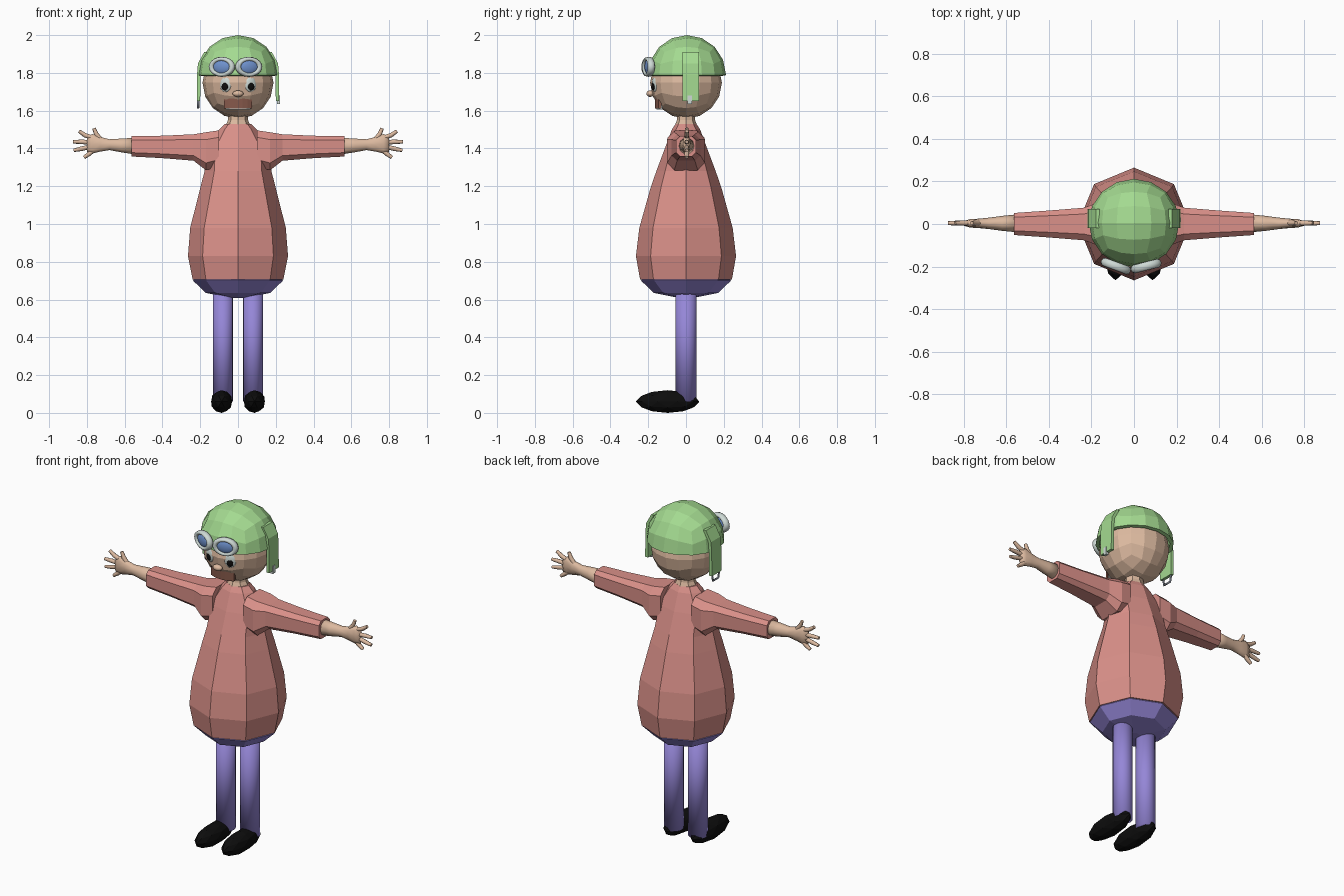
import bpy, bmesh, math
from mathutils import Vector, Matrix

if "Cube" in bpy.data.objects:
    bpy.data.objects.remove(bpy.data.objects["Cube"])


def material(name, rgb):
    m = bpy.data.materials.new(name)
    m.use_nodes = True
    m.diffuse_color = (*rgb, 1)
    m.node_tree.nodes["Principled BSDF"].inputs["Base Color"].default_value = (*rgb, 1)
    return m


SHIRT = material("salmon cloth", (0.70, 0.28, 0.25))
PURPLE = material("purple cloth", (0.30, 0.24, 0.68))
SKIN = material("skin", (0.72, 0.49, 0.35))
GREEN = material("green helmet", (0.37, 0.70, 0.28))
BLACK = material("black", (0.004, 0.004, 0.004))
WHITE = material("off white", (0.62, 0.70, 0.67))
BLUE = material("blue lens", (0.16, 0.29, 0.62))
BROWN = material("mouth brown", (0.24, 0.10, 0.07))
GREY = material("grey metal", (0.25, 0.28, 0.34))


def add(name, bm, mat, smooth=False):
    bmesh.ops.recalc_face_normals(bm, faces=bm.faces[:])
    mesh = bpy.data.meshes.new(name)
    bm.to_mesh(mesh)
    bm.free()
    mesh.materials.append(mat)
    mesh.polygons.foreach_set("use_smooth", [smooth] * len(mesh.polygons))
    ob = bpy.data.objects.new(name, mesh)
    bpy.context.collection.objects.link(ob)
    return ob


def ring(centre, ru, rv, axis="z", n=8, phase=0.0, power=1.0):
    """Cross-section around an axis; a power below one squares it off."""
    pts = []
    for i in range(n):
        a = phase + i * math.tau / n
        u, v = (math.copysign(abs(t) ** power, t) for t in (math.cos(a), math.sin(a)))
        off = (u * ru, v * rv, 0) if axis == "z" else (0, u * ru, v * rv)
        pts.append(Vector(centre) + Vector(off))
    return pts


def loft(name, rings, mat, smooth=False):
    bm = bmesh.new()
    loops = [[bm.verts.new(p) for p in r] for r in rings]
    n = len(loops[0])
    for a, b in zip(loops, loops[1:]):
        for i in range(n):
            j = (i + 1) % n
            bm.faces.new((a[i], a[j], b[j], b[i]))
    bm.faces.new(loops[0])
    bm.faces.new(loops[-1])
    return add(name, bm, mat, smooth)


def ellipsoid(name, centre, size, mat, turn=0.0, ico=False, smooth=True):
    bm = bmesh.new()
    if ico:
        bmesh.ops.create_icosphere(bm, subdivisions=2, radius=1)
    else:
        bmesh.ops.create_uvsphere(bm, u_segments=16, v_segments=10, radius=1)
    bm.transform(Matrix.Translation(centre) @ Matrix.Rotation(turn, 4, "Z") @ Matrix.Diagonal((*size, 1)))
    return add(name, bm, mat, smooth)


def quad_sphere(centre, size, upper_half=False):
    bm = bmesh.new()
    bmesh.ops.create_cube(bm, size=2)
    bmesh.ops.subdivide_edges(bm, edges=bm.edges[:], cuts=3, use_grid_fill=True)
    for v in bm.verts:
        v.co = Vector([math.tan(c * math.pi / 4) for c in v.co]).normalized()
    if upper_half:
        low = [v for v in bm.verts if v.co.z < -0.01]
        bmesh.ops.delete(bm, geom=low, context="VERTS")
    bm.transform(Matrix.Translation(centre) @ Matrix.Diagonal((*size, 1)))
    return bm


def wire(name, paths, radius, mat, cyclic=False, tip=1.0):
    cu = bpy.data.curves.new(name, "CURVE")
    cu.dimensions = "3D"
    cu.bevel_depth = radius
    cu.bevel_resolution = 2
    cu.use_fill_caps = True
    for path in paths:
        sp = cu.splines.new("POLY")
        sp.points.add(len(path) - 1)
        for p, co in zip(sp.points, path):
            p.co = (*co, 1)
        sp.points[-1].radius = tip
        sp.use_cyclic_u = cyclic
    cu.materials.append(mat)
    ob = bpy.data.objects.new(name, cu)
    bpy.context.collection.objects.link(ob)


# Shirt body, hips and neck
torso = [(0.705, 0.24, 0.243), (0.83, 0.265, 0.265), (0.98, 0.253, 0.247), (1.19, 0.2, 0.188),
         (1.28, 0.177, 0.157), (1.4, 0.17, 0.112), (1.5, 0.1, 0.075), (1.53, 0.07, 0.055)]
loft("shirt_body", [ring((0, 0, z), a, b) for z, a, b in torso], SHIRT)
hips = [(0.72, 0.225), (0.7, 0.238), (0.635, 0.17), (0.607, 0.03)]
loft("hips", [ring((0, 0, z), r, r) for z, r in hips], PURPLE)
loft("neck", [ring((0, 0, z), r, r * 0.9) for z, r in ((1.49, 0.08), (1.55, 0.053), (1.6, 0.05))], SKIN)

# Head and helmet
add("head", quad_sphere((0, 0, 1.748), (0.188, 0.19, 0.19)), SKIN)
helmet = add("helmet", quad_sphere((0, 0.005, 1.788), (0.213, 0.207, 0.212), True), GREEN)
shell = helmet.modifiers.new("thickness", "SOLIDIFY")
shell.thickness = 0.02
shell.offset = -1

# Sleeve, forearm and foot profiles, mirrored for both sides
sleeve = [(0.1, 1.4, 0.1, 0.1), (0.17, 1.385, 0.105, 0.105), (0.235, 1.405, 0.08, 0.073),
          (0.4, 1.408, 0.066, 0.062), (0.565, 1.411, 0.054, 0.056)]
forearm = [(0.54, 1.412, 0.043, 0.047), (0.62, 1.416, 0.035, 0.038), (0.68, 1.42, 0.027, 0.03),
           (0.73, 1.422, 0.022, 0.041), (0.77, 1.425, 0.02, 0.054), (0.8, 1.422, 0.011, 0.043)]
fingers = [((0.72, 1.44), (0.75, 1.475), (0.763, 1.507)), ((0.78, 1.46), (0.81, 1.47), (0.842, 1.492)),
           ((0.78, 1.432), (0.83, 1.435), (0.873, 1.435)), ((0.78, 1.41), (0.83, 1.398), (0.87, 1.39)),
           ((0.76, 1.395), (0.79, 1.37), (0.815, 1.352))]
flap = [(0.17, 1.91), (0.203, 1.85), (0.208, 1.79), (0.209, 1.65)]

for s, side in ((1, "left"), (-1, "right")):
    loft(side + "_sleeve", [ring((s * x, 0, z), a, b, "x", 8, math.pi / 8, 0.55) for x, z, a, b in sleeve], SHIRT)
    loft(side + "_forearm", [ring((s * x, 0.003, z), a, b, "x", 10) for x, z, a, b in forearm], SKIN, True)
    wire(side + "_fingers", [[(s * x, 0.004, z) for x, z in f] for f in fingers], 0.012, SKIN, tip=0.75)
    loft(side + "_leg", [ring((s * 0.079, 0, z), 0.053, 0.055, n=16) for z in (0.06, 0.68)], PURPLE, True).data.polygons
    ellipsoid(side + "_shoe", (s * 0.087, -0.097, 0.06), (0.058, 0.168, 0.06), BLACK, ico=True, smooth=False)

    # Eyes
    turn = s * 0.38
    out = Vector((math.sin(turn), -math.cos(turn), 0))
    ellipsoid(side + "_eye", Vector((0, 0, 1.74)) + out * 0.176, (0.034, 0.014, 0.042), WHITE, turn)
    ellipsoid(side + "_pupil", Vector((0, 0, 1.727)) + out * 0.188, (0.018, 0.006, 0.02), BLACK, turn)

    # Goggles, worn slightly off centre
    where = Vector((s * 0.071 - 0.014, -0.198, 1.832))
    tilt = s * 0.3 - 0.05
    bm = bmesh.new()
    rings = 20
    grid = [[bm.verts.new((math.cos(a) * (0.058 + 0.016 * math.cos(b)), 0.02 * math.sin(b),
                           0.72 * math.sin(a) * (0.058 + 0.016 * math.cos(b))))
             for b in (k * math.tau / 8 for k in range(8))] for a in (i * math.tau / rings for i in range(rings))]
    for i in range(rings):
        for k in range(8):
            i2, k2 = (i + 1) % rings, (k + 1) % 8
            bm.faces.new((grid[i][k], grid[i2][k], grid[i2][k2], grid[i][k2]))
    bm.transform(Matrix.Translation(where) @ Matrix.Rotation(tilt, 4, "Z"))
    add(side + "_goggle_rim", bm, WHITE, True)
    ellipsoid(side + "_goggle_lens", where, (0.054, 0.018, 0.04), BLUE, tilt)

    # Ear flaps
    loft(side + "_ear_flap", [ring((s * x, 0.025, z), 0.009, 0.045, "z", 4, math.pi / 4, 0.01)
                              for x, z in flap], GREEN)

# Strap end on one flap, open buckle on the other
loft("strap_end", [ring((0.214, 0.02, z), 0.008, 0.011, "z", 4, math.pi / 4, 0.01) for z in (1.635, 1.68)], WHITE)
wire("buckle", [[(-0.211, y, z) for y, z in ((-0.01, 1.66), (0.06, 1.66), (0.05, 1.615), (0.0, 1.615))]],
     0.006, GREY, cyclic=True)

# Nose and mouth
ellipsoid("nose", (0, -0.19, 1.69), (0.029, 0.02, 0.017), SKIN)


def face_strip(name, z, half_width, half_height, lift, mat):
    rings = []
    for i in range(-3, 4):
        x = half_width * i / 3
        y = -math.sqrt(0.19 ** 2 - x * x - (z - 1.748) ** 2) - lift
        rings.append(ring((x, y, z), 0.008, half_height, "x", 4, math.pi / 4, 0.01))
    loft(name, rings, mat)


face_strip("mouth", 1.638, 0.075, 0.027, 0.002, BROWN)
face_strip("teeth", 1.619, 0.066, 0.012, 0.01, WHITE)
